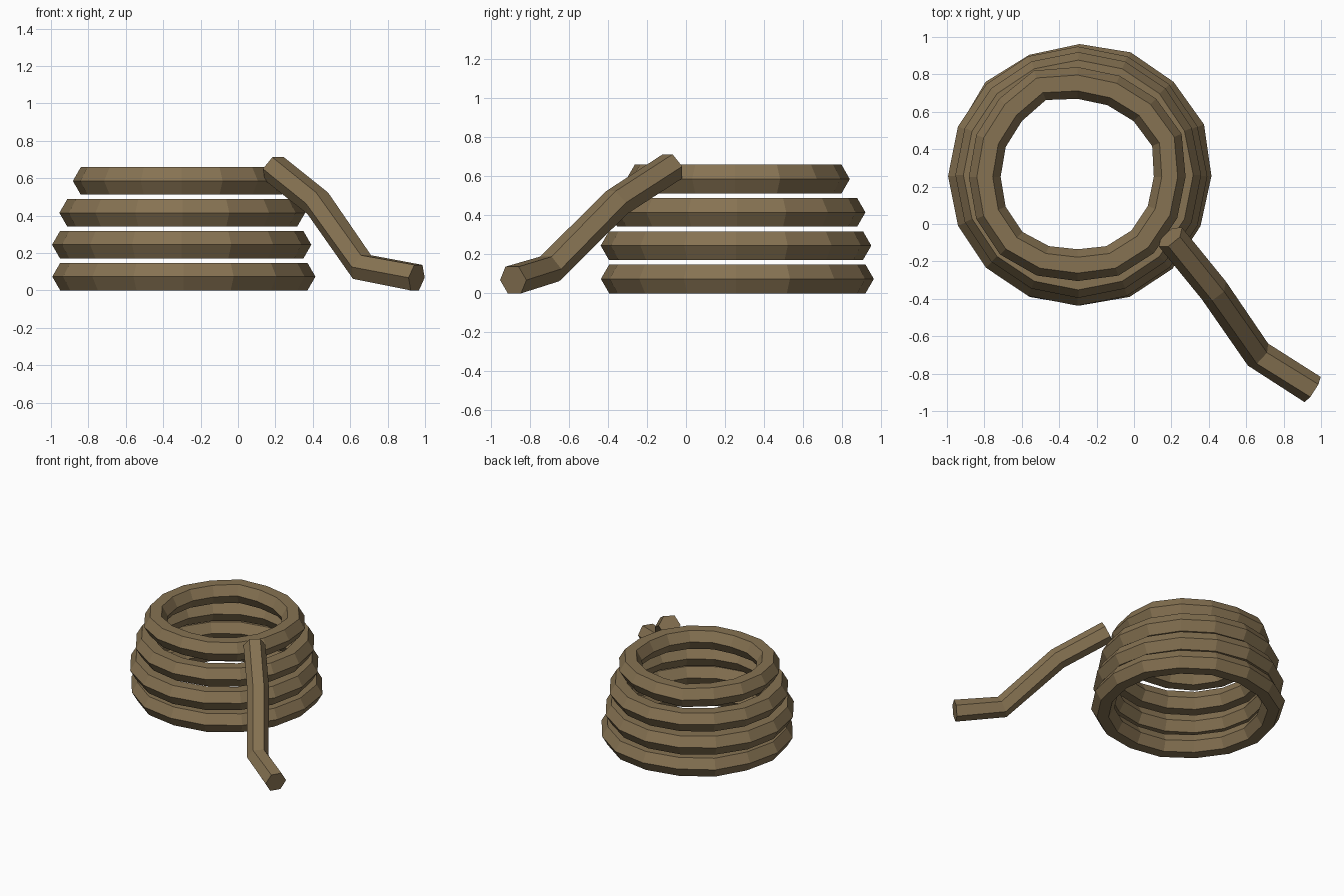
import bpy, bmesh, math
from mathutils import Vector

if "Cube" in bpy.data.objects:
    bpy.data.objects.remove(bpy.data.objects["Cube"])

SIDES = 6      # hexagonal rope section
SEGS = 16      # segments around each coil
ROPE_R = 0.085

rope = bpy.data.materials.new("rope brown")
rope.diffuse_color = (0.24, 0.17, 0.085, 1)
rope.use_nodes = True
rope.node_tree.nodes["Principled BSDF"].inputs["Base Color"].default_value = rope.diffuse_color


def sweep(name, rings, closed):
    """Skin a list of vertex rings into a flat-shaded tube."""
    bm = bmesh.new()
    loops = [[bm.verts.new(p) for p in ring] for ring in rings]
    n = len(loops)
    for i in range(n if closed else n - 1):
        a, b = loops[i], loops[(i + 1) % n]
        for j in range(SIDES):
            k = (j + 1) % SIDES
            bm.faces.new((a[j], a[k], b[k], b[j]))
    if not closed:
        bm.faces.new(loops[0])
        bm.faces.new(loops[-1])
    bmesh.ops.recalc_face_normals(bm, faces=bm.faces)
    me = bpy.data.meshes.new(name)
    bm.to_mesh(me)
    bm.free()
    me.materials.append(rope)
    bpy.context.collection.objects.link(bpy.data.objects.new(name, me))


def section(center, side, up, r):
    """Hexagon with its points sideways and flats on top and bottom."""
    return [center + r * (math.cos(a) * side + math.sin(a) * up)
            for a in (2 * math.pi * j / SIDES for j in range(SIDES))]


# Stacked coils: centre x, centre y, radius at each segment (slightly uneven)
coils = [
    (-0.291, 0.257, [.62, .635, .626, .63, .62, .616, .626, .61,
                     .617, .613, .605, .615, .608, .615, .617, .615]),
    (-0.301, 0.256, [.608] * SEGS),
    (-0.298, 0.262, [.572] * SEGS),
    (-0.301, 0.252, [.492, .516, .507, .50, .502, .53, .507, .502,
                     .497, .502, .502, .486, .472, .486, .491, .491]),
]
Z = Vector((0, 0, 1))
for n, (cx, cy, radii) in enumerate(coils):
    z = 0.0736 + 0.1705 * n
    rings = []
    for i, r in enumerate(radii):
        a = 2 * math.pi * i / SEGS
        out = Vector((math.cos(a), math.sin(a), 0))
        rings.append(section(Vector((cx, cy, z)) + r * out, out, Z, ROPE_R))
    sweep(f"rope_coil_{n + 1}", rings, True)

# Loose end hanging over the side of the stack
path = [Vector(p) for p in ((0.195, -0.07, 0.65), (0.427, -0.355, 0.465),
                            (0.663, -0.698, 0.125), (0.955, -0.885, 0.068))]
rings = []
for i, p in enumerate(path):
    before = (p - path[i - 1]).normalized() if i else None
    after = (path[i + 1] - p).normalized() if i < len(path) - 1 else None
    t = ((before or after) + (after or before)).normalized()
    side = t.cross(Z).normalized()
    up = side.cross(t)
    rings.append(section(p, side, up, 0.08))
sweep("rope_loose_end", rings, False)
